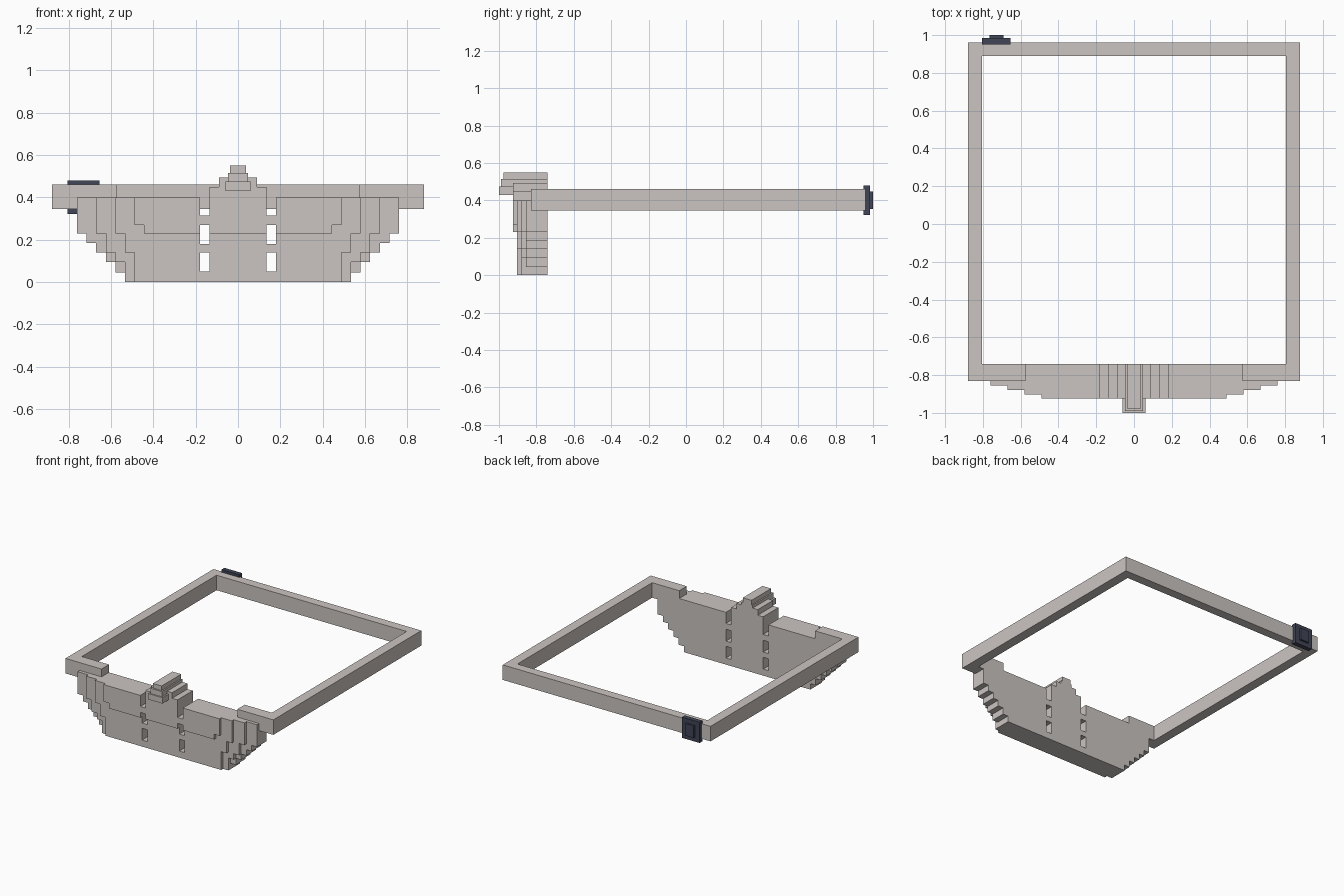
import bpy
import bmesh
from mathutils import Vector

if "Cube" in bpy.data.objects:
    bpy.data.objects.remove(bpy.data.objects["Cube"], do_unlink=True)


def material(name, rgb):
    m = bpy.data.materials.new(name)
    m.use_nodes = True
    m.diffuse_color = (*rgb, 1)
    bsdf = m.node_tree.nodes["Principled BSDF"]
    bsdf.inputs["Base Color"].default_value = (*rgb, 1)
    bsdf.inputs["Roughness"].default_value = 0.8
    return m


STONE = material("warm pale grey", (0.60, 0.555, 0.535))
SLATE = material("dark slate", (0.052, 0.06, 0.092))


def finish(name, bm, mat):
    bmesh.ops.recalc_face_normals(bm, faces=bm.faces)
    me = bpy.data.meshes.new(name)
    bm.to_mesh(me)
    bm.free()
    me.materials.append(mat)
    ob = bpy.data.objects.new(name, me)
    bpy.context.scene.collection.objects.link(ob)
    return ob


def prism(name, outline, axis, start, end, mat):
    """Extrude a flat outline along y (outline in x, z) or z (outline in x, y)."""
    bm = bmesh.new()
    if axis == "y":
        verts = [bm.verts.new((a, start, b)) for a, b in outline]
        push = Vector((0, end - start, 0))
    else:
        verts = [bm.verts.new((a, b, start)) for a, b in outline]
        push = Vector((0, 0, end - start))
    face = bm.faces.new(verts)
    new = bmesh.ops.extrude_face_region(bm, geom=[face])["geom"]
    moved = [v for v in new if isinstance(v, bmesh.types.BMVert)]
    bmesh.ops.translate(bm, verts=moved, vec=push)
    return finish(name, bm, mat)


def box(name, x, y, z, mat):
    outline = [(x[0], z[0]), (x[1], z[0]), (x[1], z[1]), (x[0], z[1])]
    return prism(name, outline, "y", y[0], y[1], mat)


def stepped(steps, bottom):
    """Symmetric stair outline from (half width, top height), bottom to top."""
    right, low = [], bottom
    for half, top in steps:
        right += [(half, low), (half, top)]
        low = top
    return right + [(-x, z) for x, z in reversed(right)]


# Square rim, open at the middle of its front side
BACK = -0.74
half = [(0.575, -0.83), (0.88, -0.83), (0.88, 0.96)]
inner = [(0.805, 0.89), (0.805, BACK), (0.575, BACK)]
rim = half + [(-x, y) for x, y in reversed(half)]
rim += [(-x, y) for x, y in reversed(inner)] + inner
prism("rim", rim, "z", 0.345, 0.46, STONE)

# Stepped wall: slabs stacked towards the front, each one narrower
TOP = 0.40
layers = [
    ("wall_back_slab", BACK, -0.855, 0,
     [(0.535, 0.045), (0.58, 0.095), (0.625, 0.14), (0.67, 0.185), (0.715, 0.23), (0.76, TOP)]),
    ("wall_second_slab", -0.855, -0.88, 0,
     [(0.535, 0.095), (0.58, 0.14), (0.625, 0.23), (0.67, TOP)]),
    ("wall_third_slab", -0.88, -0.903, 0,
     [(0.49, 0.14), (0.535, 0.23), (0.58, TOP)]),
    ("wall_front_slab", -0.903, -0.925, 0.23,
     [(0.445, 0.27), (0.49, TOP)]),
]
slabs = [prism(name, stepped(steps, low), "y", y0, y1, STONE)
         for name, y0, y1, low, steps in layers]

# Window openings: two columns, the upper pair open at the top
cutters = bmesh.new()
for side in (-1, 1):
    for low, high in ((0.05, 0.14), (0.18, 0.27), (0.315, 0.5)):
        made = bmesh.ops.create_cube(cutters, size=1)["verts"]
        bmesh.ops.scale(cutters, verts=made, vec=(0.045, 0.4, high - low))
        bmesh.ops.translate(cutters, verts=made, vec=(side * 0.1575, -0.83, (low + high) / 2))
cutter = finish("window_cutter", cutters, STONE)
cutter.hide_render = True
cutter.hide_viewport = True
for slab in slabs:
    mod = slab.modifiers.new("windows", "BOOLEAN")
    mod.operation = "DIFFERENCE"
    mod.solver = "EXACT"
    mod.object = cutter

# Raised crown over the middle of the wall
prism("crown", stepped([(0.135, 0.45), (0.09, 0.493)], TOP), "y", BACK, -0.925, STONE)
prism("crown_ridge", stepped([(0.047, 0.515), (0.037, 0.55)], 0.493), "y", BACK, -0.925, STONE)

# Stepped bracket projecting from the crown
box("bracket_base", (-0.06, 0.06), (-1.0, -0.925), (0.43, 0.475), STONE)
box("bracket_middle", (-0.048, 0.048), (-0.99, -0.925), (0.475, 0.515), STONE)
box("bracket_top", (-0.037, 0.037), (-0.977, -0.925), (0.515, 0.55), STONE)

# Dark plaque on the back of the rim
box("plaque", (-0.805, -0.655), (0.95, 0.985), (0.322, 0.48), SLATE)
box("plaque_panel", (-0.765, -0.692), (0.985, 1.0), (0.355, 0.447), SLATE)
